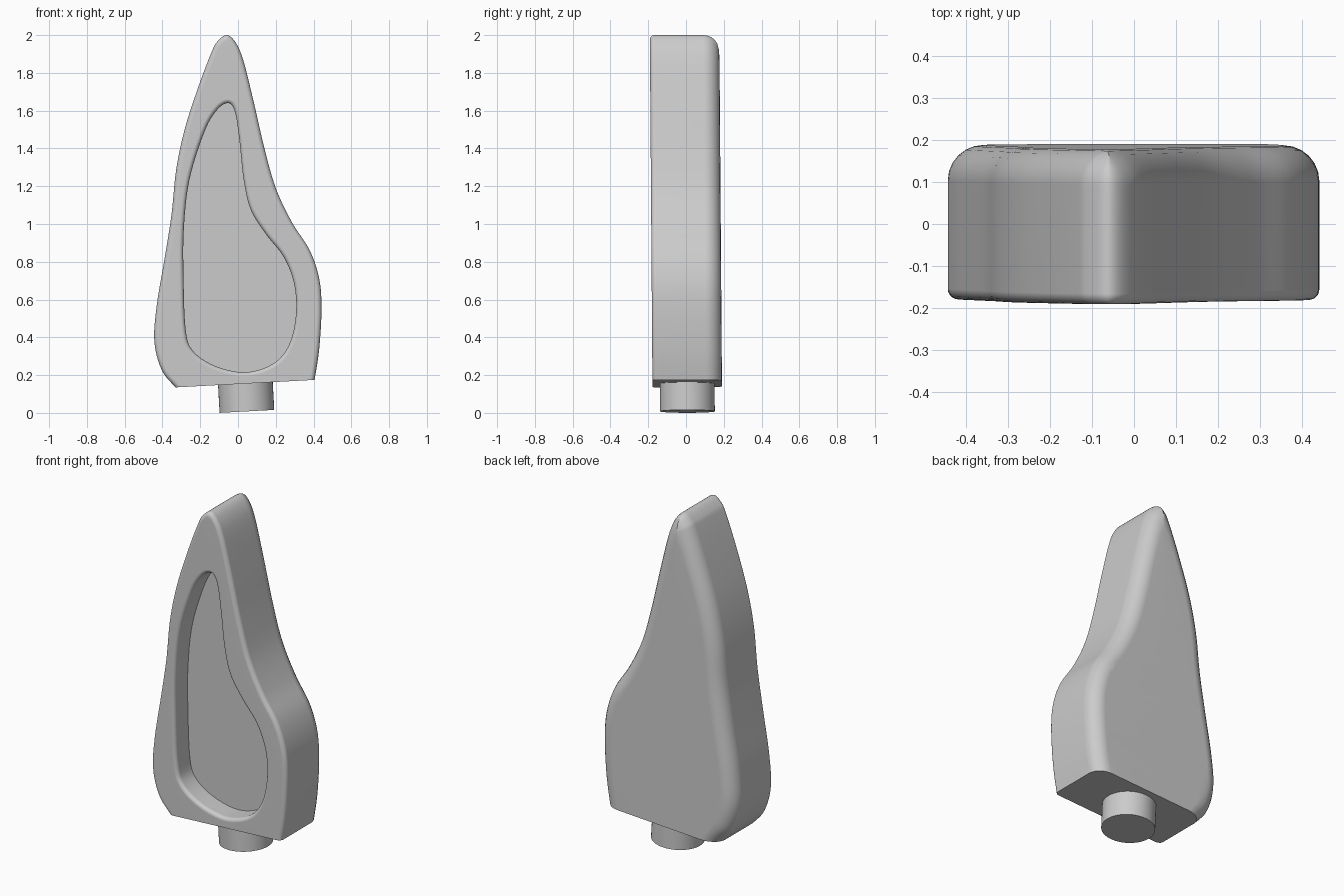
import bpy
import bmesh
import math
from mathutils import Vector

if "Cube" in bpy.data.objects:
    bpy.data.objects.remove(bpy.data.objects["Cube"], do_unlink=True)

FRONT, BACK = -0.184, 0.184
FRONT_ROUND, BACK_ROUND, LIP_ROUND = 0.025, 0.085, 0.022
POCKET_DEPTH = 0.125
LEAN = 0.0075
TILT = math.atan2(0.04, 0.74)
BASE_POINT = Vector((0.04, 0, 0.155))
BASE_UP = Vector((-math.sin(TILT), 0, math.cos(TILT)))

# Clockwise outlines in x, z
BODY = [(-0.06, 2.0), (-0.012, 1.96), (0.03, 1.86), (0.087, 1.63), (0.14, 1.4),
        (0.2, 1.19), (0.285, 1.01), (0.38, 0.86), (0.43, 0.71), (0.442, 0.55),
        (0.43, 0.34), (0.405, 0.175), (0.37, 0.0), (0.1, -0.1), (-0.2, 0.01),
        (-0.33, 0.135), (-0.405, 0.23), (-0.443, 0.38), (-0.43, 0.57),
        (-0.39, 0.81), (-0.352, 1.05), (-0.327, 1.29), (-0.28, 1.51),
        (-0.205, 1.74), (-0.14, 1.91), (-0.11, 1.965)]
POCKET = [(-0.05, 1.64), (-0.015, 1.59), (0.008, 1.44), (0.03, 1.235),
          (0.067, 1.077), (0.145, 0.95), (0.245, 0.82), (0.3, 0.67),
          (0.305, 0.5), (0.265, 0.35), (0.18, 0.257), (0.035, 0.215),
          (-0.125, 0.25), (-0.24, 0.33), (-0.277, 0.44), (-0.288, 0.7),
          (-0.287, 0.97), (-0.257, 1.235), (-0.177, 1.49), (-0.11, 1.605)]

plastic = bpy.data.materials.new("plain grey")
plastic.use_nodes = True
GREY = (0.6, 0.6, 0.6, 1)
plastic.diffuse_color = GREY
plastic.node_tree.nodes["Principled BSDF"].inputs["Base Color"].default_value = GREY


def smooth_loop(points, steps=6):
    """Closed smooth curve through the points."""
    pts = [Vector(p) for p in points]
    n = len(pts)
    out = []
    for i in range(n):
        a, b, c, d = (pts[(i + k) % n] for k in (-1, 0, 1, 2))
        for s in range(steps):
            t = s / steps
            out.append(b + (c - a) * t / 2
                       + (2 * a - 5 * b + 4 * c - d) * t * t / 2
                       + (3 * b - a - 3 * c + d) * t ** 3 / 2)
    return out


def inset(loop, dist):
    """Move a clockwise loop inwards; overlapping points collapse together."""
    n = len(loop)
    moved = []
    for i, p in enumerate(loop):
        along = (loop[(i + 1) % n] - loop[i - 1]).normalized()
        moved.append(p + Vector((along.y, -along.x)) * dist)
    limit = abs(dist) * 0.97
    good = [q for q in moved if min((q - p).length for p in loop) >= limit]
    return [q if q in good else min(good, key=lambda g: (g - q).length) for q in moved]


def ring(bm, loop, y):
    return [bm.verts.new((p.x, y, p.y)) for p in loop]


def skin(bm, rings):
    for low, high in zip(rings, rings[1:]):
        for i in range(len(low)):
            bm.faces.new((low[i - 1], low[i], high[i], high[i - 1]))


def cap(bm, *rings):
    """Fill one loop, or the area between two loops."""
    edges = [bm.edges.get((r[i - 1], r[i])) for r in rings for i in range(len(r))]
    bmesh.ops.triangle_fill(bm, edges=edges, use_beauty=True)


def arc(steps=6):
    for k in range(steps + 1):
        a = k / steps * math.pi / 2
        yield 1 - math.sin(a), 1 - math.cos(a)


def finish(bm, name):
    for v in bm.verts:
        v.co.y -= LEAN * (v.co.z - 1)
    bmesh.ops.recalc_face_normals(bm, faces=bm.faces)
    mesh = bpy.data.meshes.new(name)
    bm.to_mesh(mesh)
    bm.free()
    mesh.materials.append(plastic)
    obj = bpy.data.objects.new(name, mesh)
    bpy.context.collection.objects.link(obj)
    bpy.ops.object.select_all(action="DESELECT")
    obj.select_set(True)
    bpy.context.view_layer.objects.active = obj
    bpy.ops.object.shade_smooth_by_angle(angle=math.radians(35))
    obj.modifiers.new("even_shading", "WEIGHTED_NORMAL").keep_sharp = True


# Body: rounded front rim, straight side, broad rounded back rim
bm = bmesh.new()
outline = smooth_loop(BODY)
sides = [ring(bm, inset(outline, FRONT_ROUND * i) if i else outline, FRONT + FRONT_ROUND * y)
         for i, y in arc()][::1]
sides += [ring(bm, inset(outline, BACK_ROUND * i) if i else outline, BACK - BACK_ROUND * y)
          for y, i in arc()]
skin(bm, sides)

# Pocket: rounded lip, straight wall, flat floor
hollow = smooth_loop(POCKET)
walls = [ring(bm, inset(hollow, -LIP_ROUND * o) if o else hollow, FRONT + LIP_ROUND * y)
         for o, y in arc()]
walls.append(ring(bm, hollow, FRONT + POCKET_DEPTH))
skin(bm, walls)
front_rim, back_rim, lip, floor = sides[0], sides[-1], walls[0], walls[-1]
cap(bm, front_rim, lip)
cap(bm, floor)
bmesh.ops.remove_doubles(bm, verts=back_rim, dist=1e-5)
bm.verts.ensure_lookup_table()
bmesh.ops.triangle_fill(bm, use_beauty=True, edges=[e for e in bm.edges if e.is_boundary])

# Slanted flat base
cut = bmesh.ops.bisect_plane(bm, geom=bm.verts[:] + bm.edges[:] + bm.faces[:], dist=1e-5,
                             plane_co=BASE_POINT, plane_no=BASE_UP, clear_inner=True)
bmesh.ops.triangle_fill(bm, use_beauty=True, edges=[e for e in bm.edges if e.is_boundary])
finish(bm, "body")

# Round peg square to the base
bm = bmesh.new()
bmesh.ops.create_cone(bm, cap_ends=True, segments=64, radius1=0.145, radius2=0.145, depth=0.19)
bmesh.ops.rotate(bm, verts=bm.verts, matrix=BASE_UP.to_track_quat("Z", "Y").to_matrix())
bmesh.ops.translate(bm, verts=bm.verts, vec=BASE_POINT + Vector((0.002, 0, -0.052)))
finish(bm, "peg")
